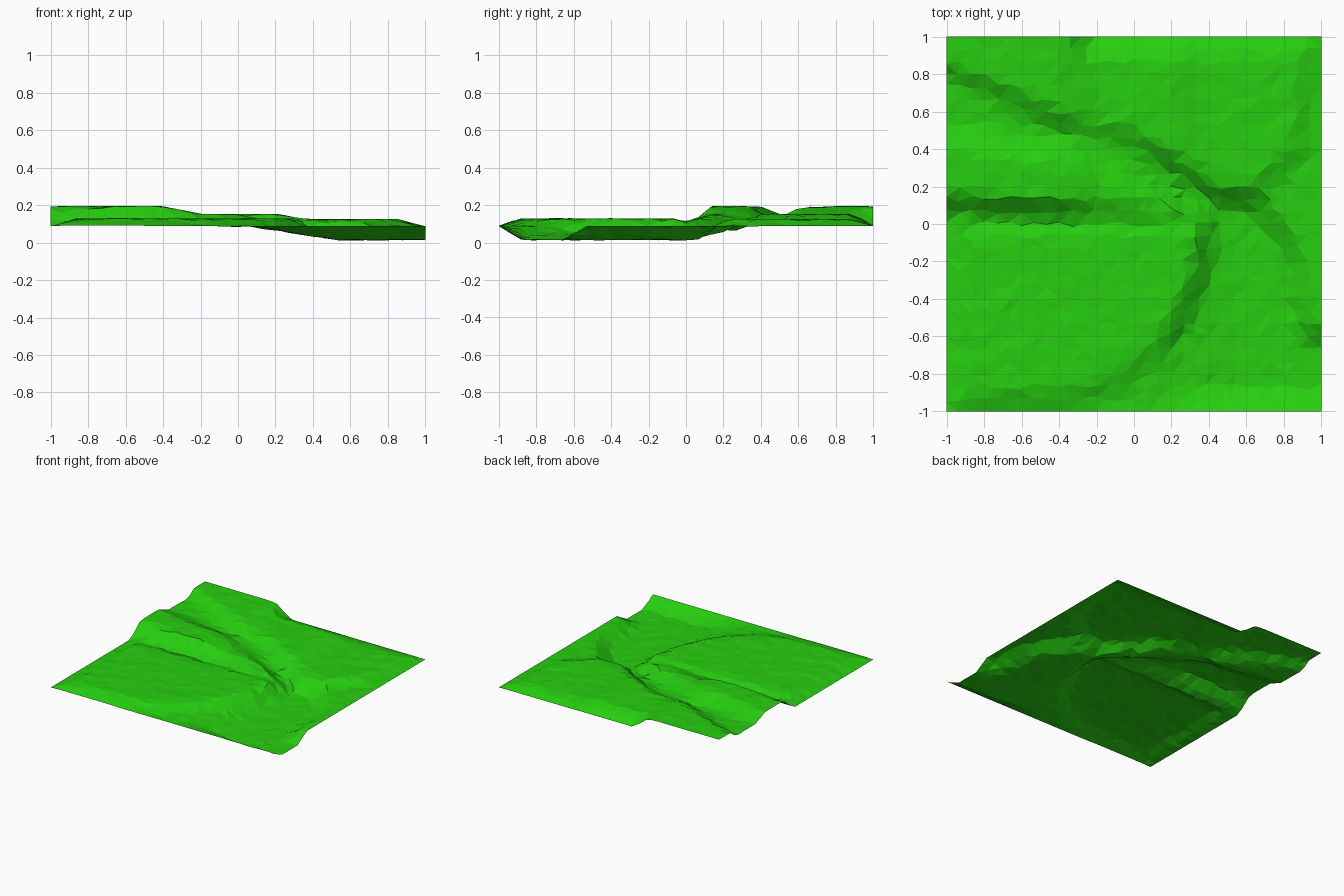
import bpy, bmesh, random
from math import hypot
from mathutils import Vector
from mathutils.geometry import intersect_point_line

if "Cube" in bpy.data.objects:
    bpy.data.objects.remove(bpy.data.objects["Cube"])

random.seed(4)
N = 30          # grid cells per side
RIM = 0.087     # level of the outer rim


def ramp(d, width=.11):
    """0 outside, 1 inside, linear across the slope."""
    return min(max(d / width + .5, 0), 1)


def river_level(x):
    """Upper valley falls eastward to a flat basin."""
    return max(.015, min(.12 - .036 * (x + .4), .095 - .15 * x))


def upland_level(x):
    """Three terraces stepping down to the east."""
    return .193 - .042 * ramp(x + .3, .2) - .027 * ramp(x - .29, .13)


def inside_distance(p, pts):
    """Distance to a polygon outline, positive inside."""
    inside, best = False, 9.0
    for a, b in zip(pts, pts[1:] + pts[:1]):
        if (a[1] > p.y) != (b[1] > p.y):
            if p.x < a[0] + (p.y - a[1]) * (b[0] - a[0]) / (b[1] - a[1]):
                inside = not inside
        va, vb = Vector(a), Vector(b)
        t = intersect_point_line(p, va, vb)[1]
        best = min(best, (p - va.lerp(vb, min(max(t, 0), 1))).length)
    return best if inside else -best


# Outlines of the landforms
valley = [(-1.2, .2), (.6, 0), (.2, .36), (-1.2, .86)]
basin = [(.35, .1), (.65, .13), (.85, -.15), (.9, -.58), (1.2, -.62),
         (1.2, -.94), (.15, -.93), (.2, -.6)]
ridge = [(-1.2, .11), (.36, .03), (-.3, .37), (-1.2, .49)]
north = [(-1.2, .88), (-.3, .51), (0, .45), (.45, .18), (.65, .17), (.9, .4),
         (.93, .95), (-.25, .95), (-.35, 1.2), (-1.2, 1.2)]


def south_distance(x, y):
    """South plateau: a quarter ellipse extended to the west."""
    arc = .9 * (1 - hypot(max(x + .5, 0) / .88, y / .95))
    return min(arc, x + .92, -.01 - y)


def height(x, y):
    p, z = Vector((x, y)), RIM
    for t, level in (
            (ramp(inside_distance(p, valley)), river_level(x)),
            (ramp(inside_distance(p, basin)), river_level(x)),
            (ramp(south_distance(x, y)), .127),
            (ramp(inside_distance(p, ridge), .13), upland_level(x)),
            (ramp(inside_distance(p, north)), upland_level(x))):
        z += (level - z) * t
    return z


# Terrain: jittered grid draped over the landforms
bm = bmesh.new()
bmesh.ops.create_grid(bm, x_segments=N, y_segments=N, size=1)
for v in bm.verts:
    rim_x, rim_y = abs(v.co.x) > .99, abs(v.co.y) > .99
    if not rim_x:
        v.co.x += random.uniform(-.016, .016)
    if not rim_y:
        v.co.y += random.uniform(-.016, .016)
    v.co.z = height(v.co.x, v.co.y)
    if not (rim_x or rim_y):
        v.co.z += random.uniform(-.004, .003)
bmesh.ops.triangulate(bm, faces=bm.faces[:], quad_method='SHORT_EDGE')
mesh = bpy.data.meshes.new("terrain")
bm.to_mesh(mesh)
bm.free()
terrain = bpy.data.objects.new("terrain", mesh)
bpy.context.collection.objects.link(terrain)

# Grass colour
grass = bpy.data.materials.new("grass")
grass.diffuse_color = (.02, .62, .005, 1)
grass.use_nodes = True
grass.node_tree.nodes["Principled BSDF"].inputs["Base Color"].default_value = grass.diffuse_color
mesh.materials.append(grass)
